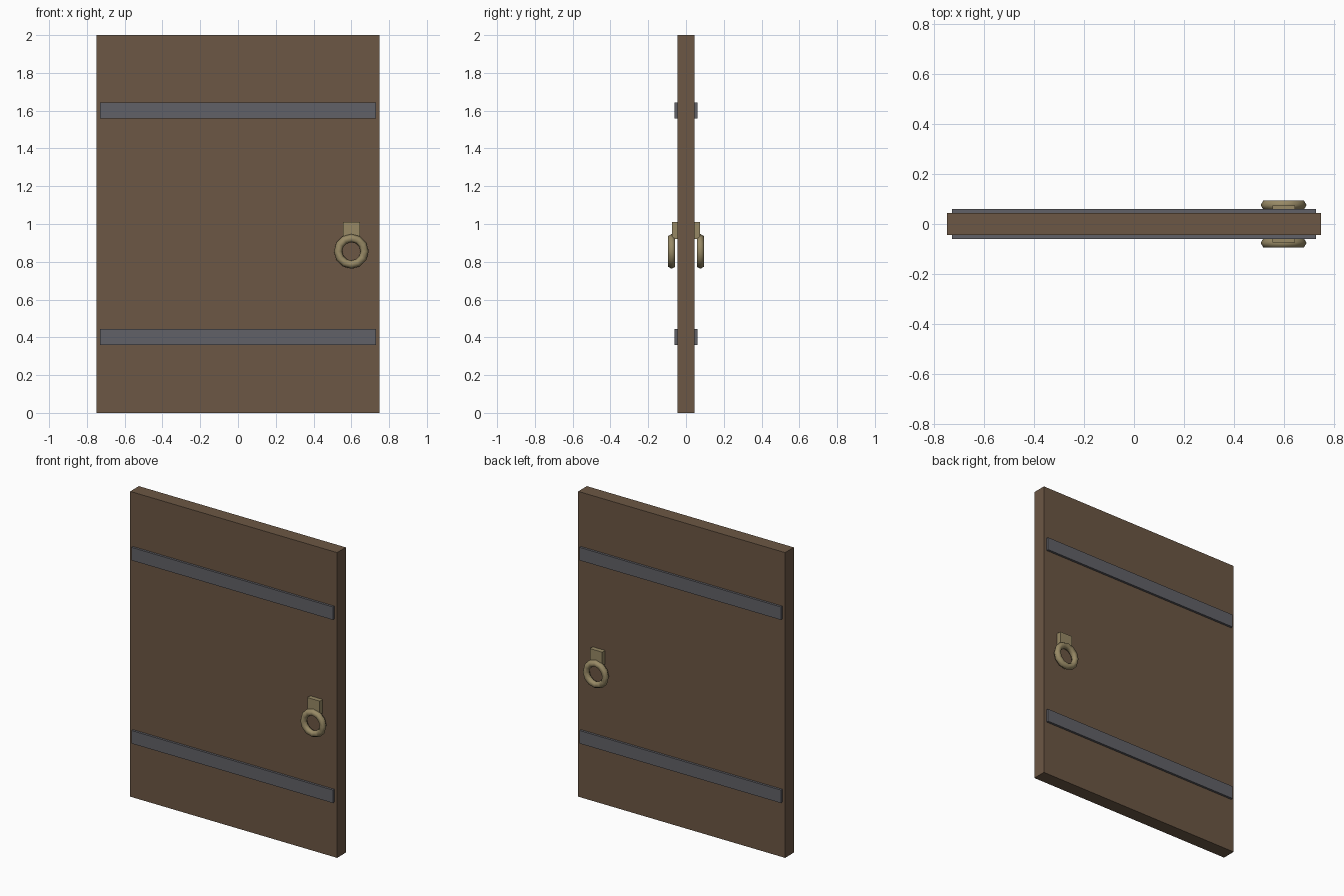
import bpy, math

if "Cube" in bpy.data.objects:
    bpy.data.objects.remove(bpy.data.objects["Cube"])

def material(name, color):
    m = bpy.data.materials.new(name)
    m.diffuse_color = (*color, 1)
    m.use_nodes = True
    m.node_tree.nodes["Principled BSDF"].inputs["Base Color"].default_value = m.diffuse_color
    return m

wood = material("wood", (0.15, 0.095, 0.058))
iron = material("iron", (0.12, 0.12, 0.135))
brass = material("brass", (0.31, 0.25, 0.13))

def box(name, center, size, mat):
    bpy.ops.mesh.primitive_cube_add(size=1, location=center)
    ob = bpy.context.object
    ob.name = name
    ob.scale = size
    bpy.ops.object.transform_apply(location=False, rotation=False, scale=True)
    ob.data.materials.append(mat)

# door slab
box("door_panel", (0, 0, 1), (1.5, 0.09, 2), wood)

for side, label in ((-1, "front"), (1, "back")):
    # reinforcing straps
    for z, level in ((0.4, "lower"), (1.6, "upper")):
        box(f"{label}_{level}_strap", (0, side * 0.0525, z + 0.002), (1.46, 0.015, 0.085), iron)
    # handle mount
    box(f"{label}_handle_plate", (0.6, side * 0.06, 0.965), (0.09, 0.03, 0.09), brass)
    # ring pull
    bpy.ops.mesh.primitive_torus_add(
        major_segments=12, minor_segments=6, major_radius=0.07, minor_radius=0.022,
        location=(0.6, side * 0.076, 0.855), rotation=(math.pi / 2, 0, 0))
    ring = bpy.context.object
    ring.name = f"{label}_ring_pull"
    ring.data.materials.append(brass)
    bpy.ops.object.shade_smooth()
